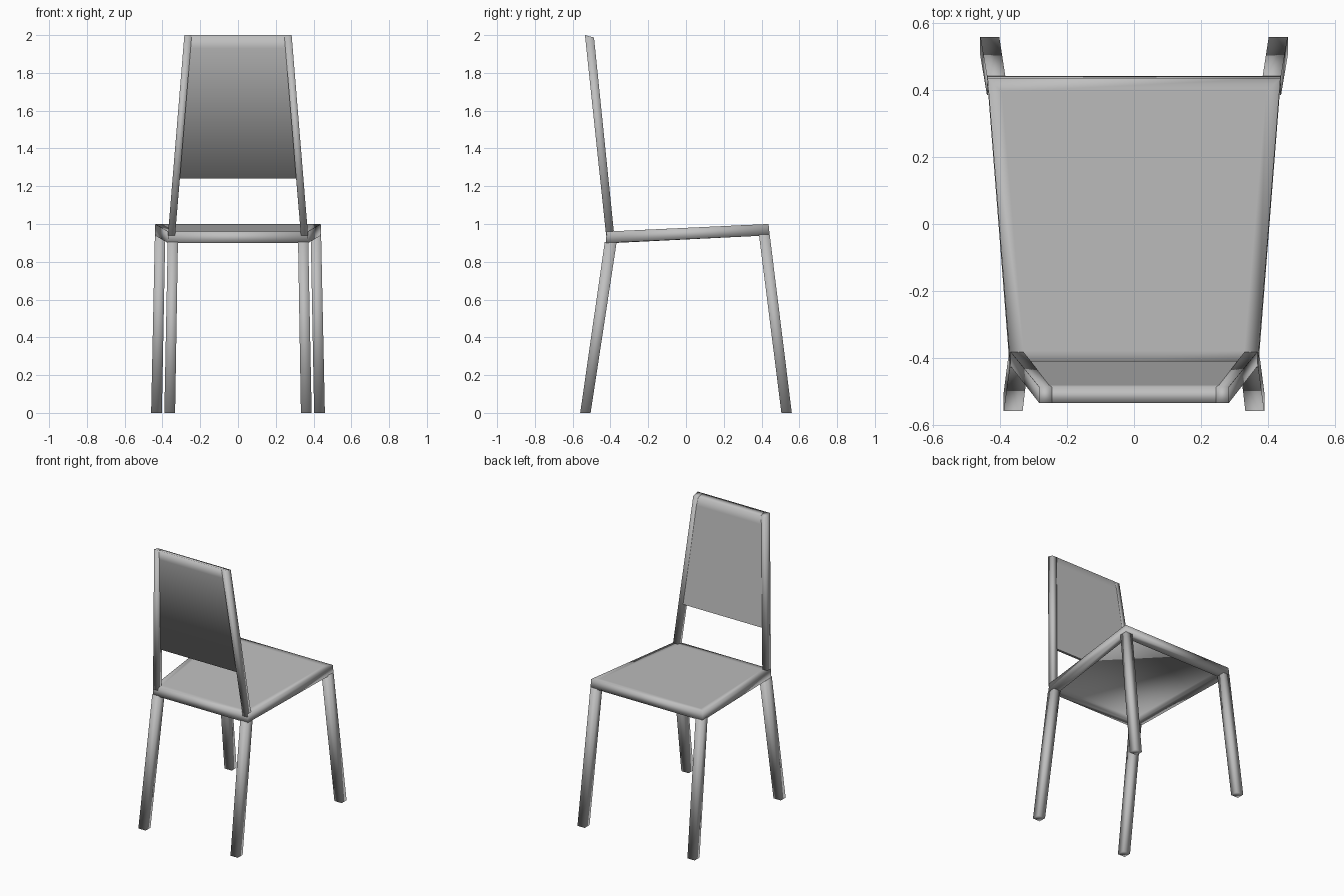
import bpy, bmesh

if "Cube" in bpy.data.objects:
    bpy.data.objects.remove(bpy.data.objects["Cube"], do_unlink=True)

GREY = (0.52, 0.52, 0.52, 1)
mat = bpy.data.materials.new("light grey")
mat.use_nodes = True
mat.diffuse_color = GREY
mat.node_tree.nodes["Principled BSDF"].inputs["Base Color"].default_value = GREY


def box_ring(x0, x1, y0, y1, z0, z1=None):
    """Rectangle at height z0 on its y0 edge and z1 on its y1 edge."""
    z1 = z0 if z1 is None else z1
    return [(x0, y0, z0), (x1, y0, z0), (x1, y1, z1), (x0, y1, z1)]


def taper_ring(w0, w1, y0, y1, z0, z1):
    """Symmetric trapezoid, half width w0 at y0 and w1 at y1."""
    return [(-w0, y0, z0), (w0, y0, z0), (w1, y1, z1), (-w1, y1, z1)]


def loft(name, rings, mirror=False, open_sides=False):
    """Skin four-cornered rings into a smooth shaded solid."""
    bm = bmesh.new()
    loops = [[bm.verts.new(p) for p in ring] for ring in rings]
    for a, b in zip(loops, loops[1:]):
        for i in range(4):
            if open_sides and i % 2:
                continue
            j = (i + 1) % 4
            bm.faces.new((a[i], a[j], b[j], b[i]))
    bm.faces.new(loops[0][::-1])
    bm.faces.new(loops[-1])
    if open_sides:
        # crisp lower edge on the sitting side
        bm.edges.get(loops[0][2:4]).smooth = False
    for f in bm.faces:
        f.smooth = True
    me = bpy.data.meshes.new(name)
    bm.to_mesh(me)
    bm.free()
    me.materials.append(mat)
    ob = bpy.data.objects.new(name, me)
    bpy.context.collection.objects.link(ob)
    if mirror:
        mod = ob.modifiers.new("mirror", "MIRROR")
        mod.use_mirror_merge = False
    return ob


# Sloping seat: hollow underside, rim, then flat top
loft("seat", [
    taper_ring(0.32, 0.385, -0.37, 0.385, 0.935, 0.975),
    taper_ring(0.32, 0.385, -0.37, 0.385, 0.90, 0.94),
    taper_ring(0.372, 0.44, -0.425, 0.443, 0.90, 0.94),
    taper_ring(0.37, 0.438, -0.42, 0.437, 0.96, 1.0),
    taper_ring(0.33, 0.395, -0.378, 0.395, 0.962, 0.998),
])

# Splayed legs
loft("backrest_legs", [
    box_ring(0.333, 0.39, -0.56, -0.505, 0),
    box_ring(0.318, 0.372, -0.43, -0.367, 0.905),
], mirror=True)
loft("wide_side_legs", [
    box_ring(0.403, 0.46, 0.505, 0.56, 0),
    box_ring(0.385, 0.44, 0.386, 0.443, 0.945),
], mirror=True)

# Backrest posts leaning outwards and together
loft("backrest_posts", [
    box_ring(0.333, 0.371, -0.423, -0.38, 0.94),
    box_ring(0.245, 0.284, -0.535, -0.487, 2.0, 1.987),
], mirror=True)

# Wedge-shaped backrest panel, thin at its lower edge
loft("backrest_panel", [
    taper_ring(0.31, 0.31, -0.428, -0.41, 1.24, 1.24),
    taper_ring(0.255, 0.255, -0.524, -0.481, 1.93, 1.93),
    taper_ring(0.246, 0.246, -0.535, -0.487, 2.0, 1.987),
], open_sides=True)
